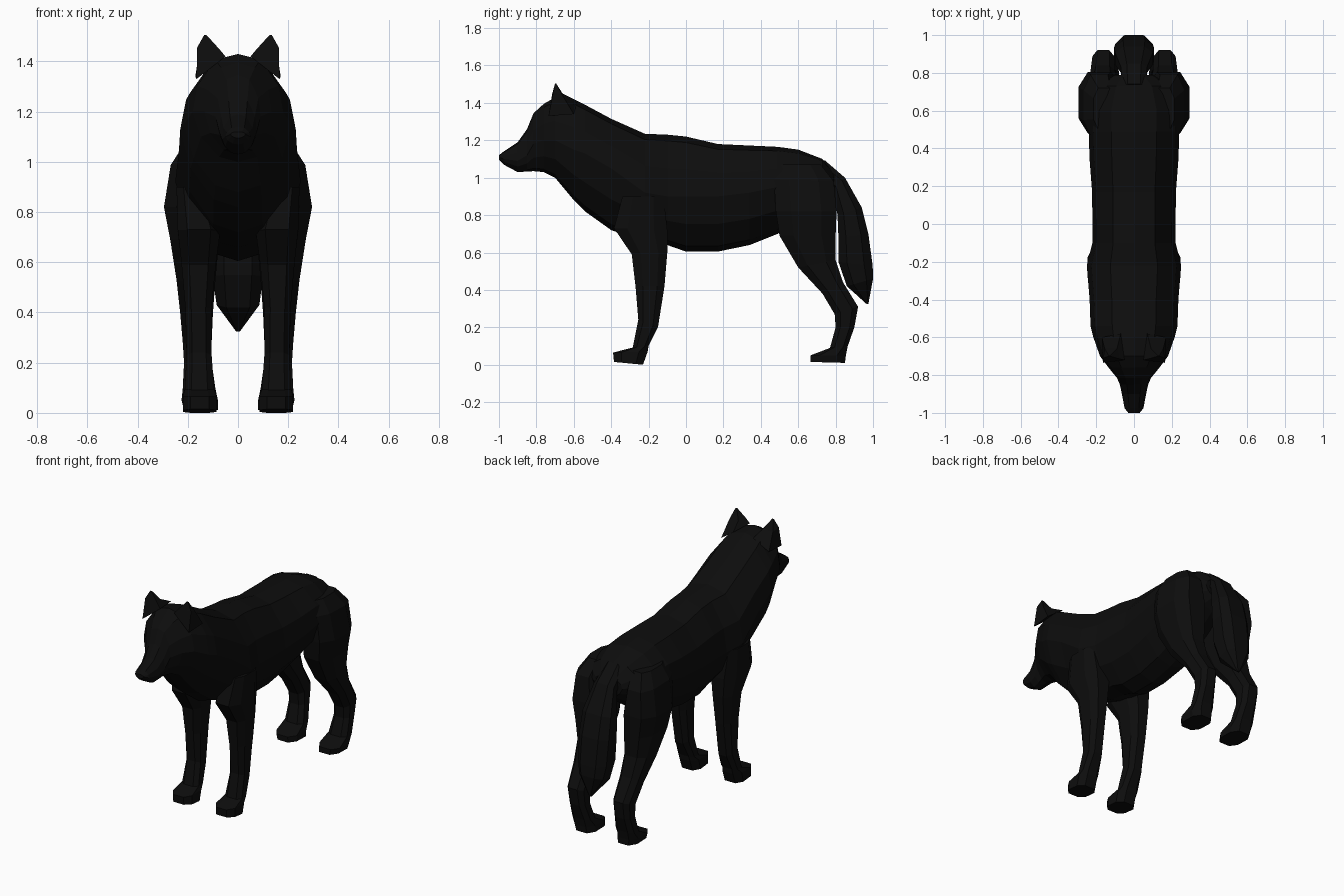
import bpy, bmesh
from mathutils import Vector

fur = bpy.data.materials.new("black fur")
fur.diffuse_color = (0.004, 0.004, 0.004, 1)


def make(name, rings, sides=(1,)):
    """Skin a list of equal-sized rings, with capped ends, once per side."""
    for s in sides:
        bm = bmesh.new()
        loops = [[bm.verts.new((p[0] * s, p[1], p[2])) for p in r] for r in rings]
        n = len(loops[0])
        for a, b in zip(loops, loops[1:]):
            for i in range(n):
                j = (i + 1) % n
                bm.faces.new((a[i], a[j], b[j], b[i]))
        bm.faces.new(loops[0])
        bm.faces.new(loops[-1])
        bmesh.ops.recalc_face_normals(bm, faces=bm.faces)
        label = name if len(sides) == 1 else name + ("_left" if s > 0 else "_right")
        me = bpy.data.meshes.new(label)
        bm.to_mesh(me)
        bm.free()
        me.materials.append(fur)
        bpy.context.collection.objects.link(bpy.data.objects.new(label, me))


def body_ring(y, zt, zb, w, zw):
    """Twelve-sided slice: top, bottom, half width and height of the widest point."""
    up, dn = zt - zw, zw - zb
    half = [(.5 * w, zt - .1 * up), (.9 * w, zw + .45 * up), (w, zw),
            (.82 * w, zw - .5 * dn), (.42 * w, zb + .1 * dn)]
    return ([(0, y, zt)] + [(x, y, z) for x, z in half] + [(0, y, zb)]
            + [(-x, y, z) for x, z in reversed(half)])


def limb_ring(yf, zf, yb, zb, x0, x1):
    """Octagon between a front point and a back point."""
    a, b = Vector((0, yf, zf)), Vector((0, yb, zb))
    c, h = (x0 + x1) / 2, (x1 - x0) / 2
    pts = [(-.55, 0), (.55, 0), (1, .25), (1, .75), (.55, 1), (-.55, 1), (-1, .75), (-1, .25)]
    return [a.lerp(b, t) + Vector((c + u * h, 0, 0)) for u, t in pts]


# Head, neck and trunk
make("body", [body_ring(*r) for r in (
    (-1.0, 1.12, 1.095, .03, 1.11), (-.975, 1.14, 1.07, .05, 1.10),
    (-.90, 1.19, 1.03, .064, 1.09), (-.85, 1.26, 1.033, .075, 1.12),
    (-.815, 1.345, 1.035, .09, 1.18), (-.76, 1.395, 1.03, .135, 1.20),
    (-.70, 1.43, 1.0, .18, 1.20), (-.60, 1.42, .88, .215, 1.15),
    (-.54, 1.39, .82, .23, 1.13), (-.40, 1.315, .72, .235, 1.05),
    (-.22, 1.235, .66, .25, .92), (-.10, 1.23, .64, .22, .90),
    (0, 1.22, .605, .22, .90), (.17, 1.18, .605, .222, .90),
    (.34, 1.172, .64, .235, .92), (.49, 1.165, .70, .24, .95),
    (.60, 1.15, .76, .24, .95), (.73, 1.10, .85, .19, .99),
    (.79, 1.03, .90, .10, .97))])

# Ears: short wedges rising to a point
make("ear", [
    [(.05, -.72, 1.42), (.165, -.735, 1.33), (.17, -.60, 1.34), (.07, -.58, 1.41)],
    [(.075, -.715, 1.45), (.163, -.71, 1.455), (.155, -.66, 1.44), (.09, -.66, 1.45)],
    [(.125, -.70, 1.505), (.135, -.70, 1.505), (.135, -.695, 1.505), (.125, -.695, 1.505)],
], (1, -1))

# Front legs with paws
make("front_leg", [limb_ring(*r) for r in (
    (-.34, .90, -.12, .90, .12, .245), (-.385, .73, -.10, .72, .07, .24),
    (-.29, .59, -.10, .60, .088, .225), (-.27, .42, -.115, .42, .105, .21),
    (-.255, .24, -.15, .20, .105, .205), (-.285, .092, -.20, .10, .095, .212),
    (-.39, .065, -.205, .07, .085, .22), (-.385, .015, -.23, 0, .085, .22),
)], (1, -1))

# Hind legs: broad thigh, hock and paw
make("hind_leg", [limb_ring(*r) for r in (
    (.50, 1.07, .72, 1.07, .10, .215), (.47, .99, .79, .98, .10, .268),
    (.48, .82, .805, .82, .07, .295), (.50, .69, .80, .69, .075, .27),
    (.60, .52, .80, .56, .09, .245), (.73, .38, .84, .44, .10, .23),
    (.795, .27, .92, .31, .105, .22), (.80, .20, .90, .20, .105, .215),
    (.77, .09, .865, .10, .09, .22), (.665, .05, .855, .05, .08, .225),
    (.665, .015, .85, .01, .08, .215),
)], (1, -1))

# Hanging tail
make("tail", [limb_ring(f, zf, b, zb, -w, w) for f, zf, b, zb, w in (
    (.72, .97, .74, 1.095, .06), (.785, .94, .85, 1.0, .07),
    (.81, .80, .94, .84, .10), (.815, .68, .975, .70, .105),
    (.815, .55, .998, .53, .10), (.86, .42, 1.0, .46, .085),
    (.965, .325, .975, .325, .008))])
